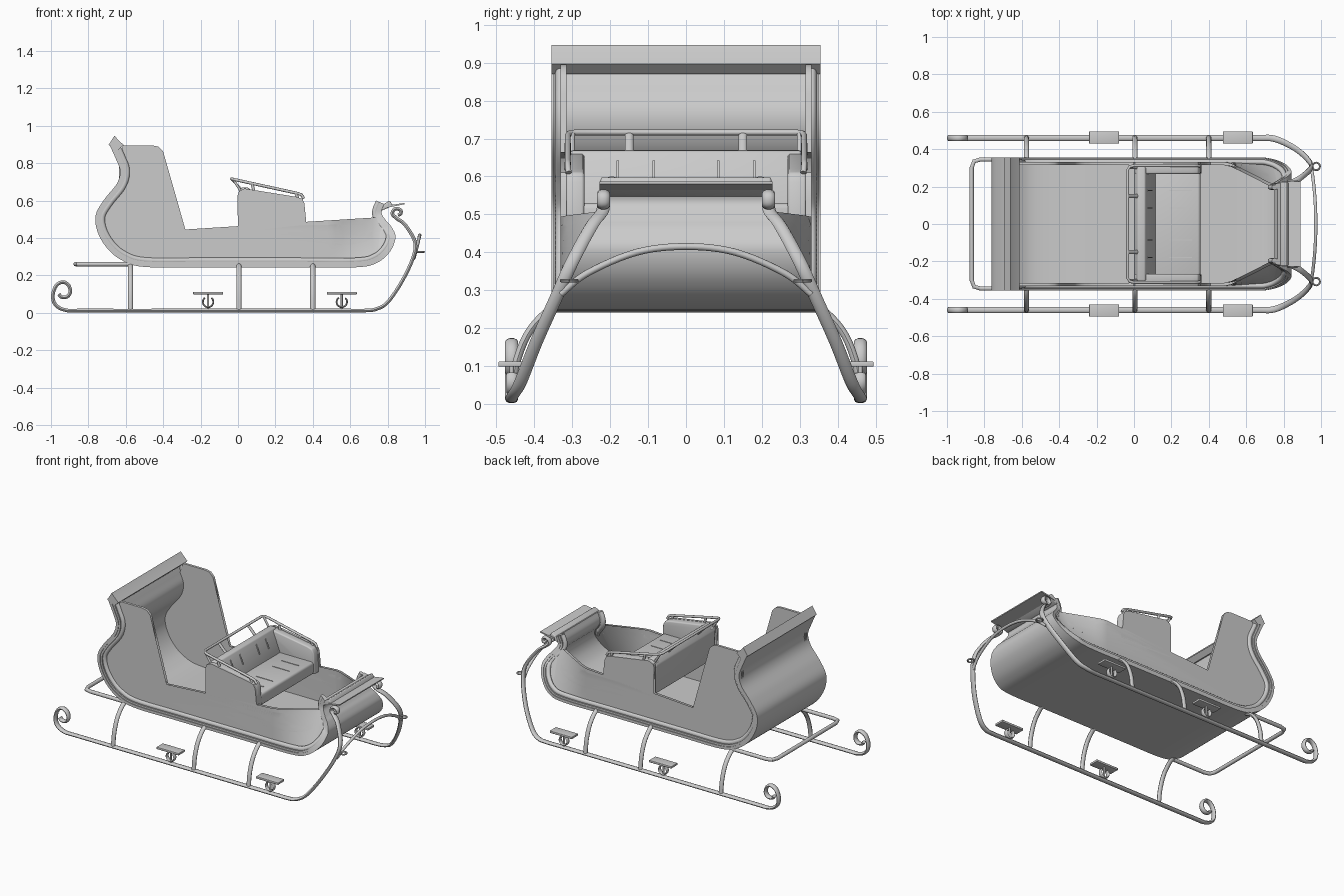
import bpy, bmesh, math
from mathutils import Vector

cube = bpy.data.objects.get("Cube")
if cube:
    bpy.data.objects.remove(cube)

GREY = (0.6, 0.6, 0.6, 1)
mat = bpy.data.materials.new("plain grey")
mat.use_nodes = True
mat.diffuse_color = GREY
mat.node_tree.nodes["Principled BSDF"].inputs["Base Color"].default_value = GREY


def finish(name, bm, bevel=0, angle=40):
    bmesh.ops.recalc_face_normals(bm, faces=bm.faces)
    me = bpy.data.meshes.new(name)
    bm.to_mesh(me)
    bm.free()
    ob = bpy.data.objects.new(name, me)
    bpy.context.collection.objects.link(ob)
    me.materials.append(mat)
    bpy.ops.object.select_all(action='DESELECT')
    ob.select_set(True)
    bpy.context.view_layer.objects.active = ob
    if bevel:
        mod = ob.modifiers.new("Bevel", 'BEVEL')
        mod.width, mod.segments = bevel, 3
        bpy.ops.object.modifier_apply(modifier=mod.name)
    bpy.ops.object.shade_smooth_by_angle(angle=math.radians(angle))
    return ob


def smooth(pts, n=6):
    """Catmull-Rom curve through the points."""
    p = [Vector(q) for q in pts]
    p = [p[0] * 2 - p[1]] + p + [p[-1] * 2 - p[-2]]
    out = []
    for a, b, c, d in zip(p, p[1:], p[2:], p[3:]):
        for i in range(n):
            t = i / n
            out.append(0.5 * (2 * b + (c - a) * t + (2 * a - 5 * b + 4 * c - d) * t * t
                              + (3 * b - a - 3 * c + d) * t ** 3))
    return out + [p[-2]]


def tangents(path):
    last = len(path) - 1
    return [(path[min(i + 1, last)] - path[max(i - 1, 0)]).normalized() for i in range(last + 1)]


def loft(name, rings, angle=40):
    bm = bmesh.new()
    vs = [[bm.verts.new(c) for c in r] for r in rings]
    n = len(vs[0])
    for a, b in zip(vs, vs[1:]):
        for i in range(n):
            j = (i + 1) % n
            bm.faces.new((a[i], a[j], b[j], b[i]))
    bm.faces.new(vs[0])
    bm.faces.new(vs[-1])
    return finish(name, bm, angle=angle)


def rod(name, path, side, thick, ref=(0, 1, 0), sides=10):
    """Oval bar along a path; side is the half width towards ref."""
    path = [Vector(p) for p in path]
    rings = []
    for p, t in zip(path, tangents(path)):
        u = Vector(ref)
        u = (u - t * u.dot(t)).normalized()
        v = t.cross(u)
        angles = [2 * math.pi * k / sides for k in range(sides)]
        rings.append([p + u * side * math.cos(a) + v * thick * math.sin(a) for a in angles])
    return loft(name, rings)


def prism(name, outline, y0, y1, bevel=0):
    bm = bmesh.new()
    f = bm.faces.new([bm.verts.new((x, y0, z)) for x, z in outline])
    new = bmesh.ops.extrude_face_region(bm, geom=[f])["geom"]
    bmesh.ops.translate(bm, vec=(0, y1 - y0, 0), verts=[v for v in new if isinstance(v, bmesh.types.BMVert)])
    return finish(name, bm, bevel)


def clamp(t):
    return max(0, min(1, t))


def half_width(x, z):
    """The body narrows as it sweeps up at the dash."""
    return 0.355 - 0.135 * clamp((z - 0.25) / 0.28) * clamp((x - 0.5) / 0.25)


# Body shell: curved sheet from the back top, under the floor, up to the dash
hull = smooth([(-.688, .9), (-.652, .82), (-.63, .757), (-.648, .69), (-.714, .607), (-.76, .525),
               (-.752, .436), (-.70, .345), (-.62, .28), (-.5, .245), (-.2, .243), (.3, .243), (.63, .243),
               (.745, .268), (.815, .33), (.842, .404), (.822, .457), (.794, .49), (.768, .532), (.785, .58)])
inward = [Vector((-t.y, t.x)) for t in tangents(hull)]


def band(name, d0, d1, ya, yb):
    """Strip following the shell, d deep inwards; ya and yb map half width to y."""
    rings = []
    for p, n in zip(hull, inward):
        w = half_width(*p)
        a, b = p + n * d0, p + n * d1
        rings.append([(a.x, ya(w), a.y), (a.x, yb(w), a.y), (b.x, yb(w), b.y), (b.x, ya(w), b.y)])
    return loft(name, rings)


band("body_shell", 0, 0.018, lambda w: -w, lambda w: w)
for s, tag in ((1, "left"), (-1, "right")):
    band("edge_trim_" + tag, 0.016, 0.03, lambda w: s * (w - 0.032), lambda w: s * (w - 0.004))
    rod("inner_bead_" + tag, [(p.x + n.x * .036, s * (half_width(*p) - .024), p.y + n.y * .036)
                              for p, n in zip(hull, inward)], 0.014, 0.016)

# Back top board and dash lip
prism("back_top_board", [(-.692, .897), (-.66, .947), (-.648, .932), (-.612, .897), (-.64, .87)], -.355, .355)
prism("dash_roll", [(.765, .545), (.782, .583), (.812, .6), (.828, .572), (.79, .555)], -.225, .225, .006)
prism("dash_lip", [(.79, .56), (.89, .58), (.89, .587), (.79, .572)], -.228, .228)

# Side panels with high rear wing, low doorway and driver seat side
seat_top = [(-.003, .625), (.005, .65), (.035, .664), (.31, .62), (.342, .61), (.355, .585)]
top = ([(-.615, .895), (-.46, .895), (-.425, .888), (-.4, .862), (-.39, .82)]
       + [tuple(p) for p in smooth([(-.37, .714), (-.34, .543), (-.297, .457), (-.227, .425)], 4)]
       + [(-.03, .425), (0, .435), (.013, .46), (.01, .53)] + seat_top
       + [(.366, .473), (.38, .393), (.41, .361)]
       + [tuple(p) for p in smooth([(.58, .361), (.69, .383), (.752, .44), (.772, .51)], 4)])
lower = [(p.x + n.x * .012, p.y + n.y * .012) for p, n in zip(hull, inward)][6:-8]
for s, tag in ((1, "left"), (-1, "right")):
    bm = bmesh.new()
    bm.faces.new([bm.verts.new((x, 0, z)) for x, z in top + lower[::-1]])
    bmesh.ops.triangulate(bm, faces=bm.faces)
    for k in range(9):
        for co, no in (((.48 + .04 * k, 0, 0), (1, 0, 0)), ((0, 0, .26 + .035 * k), (0, 0, 1))):
            bmesh.ops.bisect_plane(bm, geom=bm.verts[:] + bm.edges[:] + bm.faces[:], plane_co=co, plane_no=no)
    for v in bm.verts:
        v.co.y = s * (half_width(v.co.x, v.co.z) - 0.024)
    new = bmesh.ops.extrude_face_region(bm, geom=bm.faces[:])["geom"]
    bmesh.ops.translate(bm, vec=(0, -s * 0.016, 0), verts=[v for v in new if isinstance(v, bmesh.types.BMVert)])
    finish("side_panel_" + tag, bm)

# Driver seat: tub with back, cushion and arms
prism("seat_back", [(.012, .44), (-.0, .63), (.02, .67), (.06, .668), (.115, .53), (.115, .44)], -.305, .305, .008)
prism("seat_cushion", [(.08, .45), (.08, .53), (.355, .53), (.355, .45)], -.28, .28, .015)
for s, tag in ((1, "left"), (-1, "right")):
    prism("seat_arm_" + tag, [(.02, .45)] + seat_top[1:] + [(.362, .45)], s * .268, s * .318, .008)
for y in (-.18, -.085, .085, .18):
    prism("cushion_seam", [(.19, .525), (.19, .533), (.31, .533), (.31, .525)], y - .003, y + .003)
    prism("back_seam", [(.07, .64), (.076, .642), (.1, .585), (.094, .58)], y - .003, y + .003)

# Rail around the seat
rail = [(.352, .31, .61), (.34, .312, .63), (.32, .312, .638), (.0, .312, .708), (-.022, .308, .713), (-.034, .29, .716)]
rod("seat_rail", rail + [(x, -y, z) for x, y, z in rail[::-1]], .008, .008, (0, 0, 1))
for s in (1, -1):
    rod("rail_back_post", [(.02, s * .15, .66), (-.034, s * .15, .714)], .011, .006)
    rod("rail_corner_post", [(.015, s * .3, .65), (-.025, s * .3, .712)], .007, .007)
    for x in (.075, .31):
        rod("rail_side_post", [(x + .012, s * .312, .64 - .16 * (x - .1)), (x, s * .312, .705 - .218 * x)], .008, .008)

# Rear rack
rack = [(-.57, .345, .26), (-.82, .345, .26), (-.855, .335, .26), (-.868, .3, .26)]
rod("rear_rack", rack + [(x, -y, z) for x, y, z in rack[::-1]], .012, .012, (0, 0, 1))

# Runners, struts, steps and front loops
tail = [(-.958, .1), (-.945, .085), (-.915, .085), (-.897, .11), (-.905, .145), (-.935, .164), (-.972, .145),
        (-.99, .09), (-.975, .042), (-.92, .014)]
nose = [(.68, .46, .012), (.74, .458, .02), (.80, .437, .056), (.874, .395, .163), (.933, .34, .286),
        (.947, .3, .375), (.895, .25, .468), (.848, .222, .505), (.825, .218, .53), (.84, .218, .555),
        (.868, .218, .55), (.87, .218, .53), (.855, .218, .522)]
for s, tag in ((1, "left"), (-1, "right")):
    path = [(x, .46, z) for x, z in tail] + [(-.8, .46, .012), (0, .46, .012), (.55, .46, .012)] + nose
    rod("runner_" + tag, smooth([(x, s * y, z) for x, y, z in path], 5), .017, .01)
    for x in (-.575, .005, .4):
        rod("strut_" + tag, smooth([(x, s * y, z) for y, z in
                                    ((.33, .262), (.375, .235), (.42, .18), (.45, .1), (.462, .015))], 4),
            .014, .011, (1, 0, 0))
    for x in (-.16, .555):
        prism("step_plate_" + tag, [(x - .08, .098), (x - .08, .112), (x + .08, .112), (x + .08, .098)],
              s * .43, s * .495, .003)
        ring = [math.radians(a) for a in range(125, 416, 15)]
        rod("step_ring_" + tag, [(x + .028 * math.cos(a), s * .46, .058 + .028 * math.sin(a)) for a in ring],
            .014, .005)
        rod("step_stem_" + tag, [(x, s * .46, .02), (x, s * .46, .1)], .006, .006)
    ring = [math.radians(a) for a in range(0, 361, 18)]
    rod("harness_loop_" + tag, [(.974 + .02 * math.cos(a), s * (.308 + .02 * math.sin(a)), .325) for a in ring],
        .005, .005, (0, 0, 1), 8)

# Bowed crossbar between the runner noses
rod("front_crossbar", smooth([(.94, -.33, .29), (.955, -.26, .345), (.968, -.13, .4), (.972, 0, .415),
                              (.968, .13, .4), (.955, .26, .345), (.94, .33, .29)]), .009, .009, (0, 0, 1))
